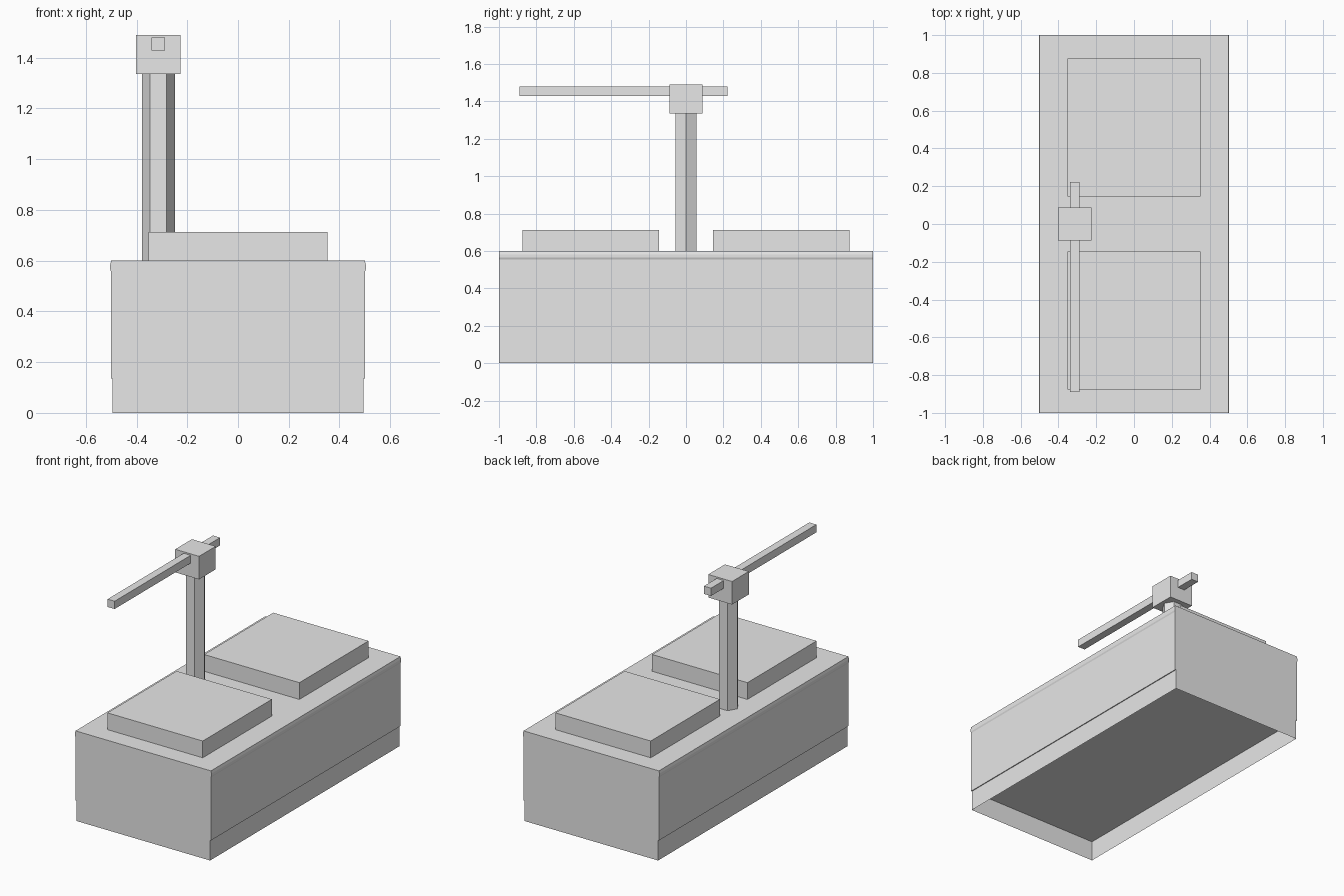
import bpy, bmesh, math
from mathutils import Matrix

if "Cube" in bpy.data.objects:
    bpy.data.objects.remove(bpy.data.objects["Cube"])

grey = bpy.data.materials.new("plain grey")
grey.diffuse_color = (0.8, 0.8, 0.8, 1)
grey.use_nodes = True
grey.node_tree.nodes["Principled BSDF"].inputs["Base Color"].default_value = grey.diffuse_color


def finish(name, bm):
    bmesh.ops.recalc_face_normals(bm, faces=bm.faces[:])
    mesh = bpy.data.meshes.new(name)
    bm.to_mesh(mesh)
    bm.free()
    mesh.materials.append(grey)
    obj = bpy.data.objects.new(name, mesh)
    bpy.context.collection.objects.link(obj)
    return obj


def box(name, lo, hi, open_ends=False):
    bm = bmesh.new()
    bmesh.ops.create_cube(bm, size=1)
    for v in bm.verts:
        v.co = [(a + b) / 2 + c * (b - a) for a, b, c in zip(lo, hi, v.co)]
    if open_ends:
        bm.normal_update()
        ends = [f for f in bm.faces if abs(f.normal.z) > 0.9]
        bmesh.ops.delete(bm, geom=ends, context='FACES_ONLY')
    return finish(name, bm)


# Main body: half profile (x, z) with a small rim, mirrored and run along y
half = [(0.5, 0.135), (0.5, 0.556), (0.504, 0.566), (0.504, 0.582), (0.5, 0.6)]
profile = half + [(-x, z) for x, z in reversed(half)]
bm = bmesh.new()
face = bm.faces.new([bm.verts.new((x, -1, z)) for x, z in profile])
side = bmesh.ops.extrude_face_region(bm, geom=[face], use_keep_orig=True)
for v in side["geom"]:
    if isinstance(v, bmesh.types.BMVert):
        v.co.y = 1
finish("body", bm)

# Thin, open skirt under the body
box("skirt", (-0.494, -1, 0), (0.494, 1, 0.135), open_ends=True)

# Two raised slabs on top
for name, s in (("front_slab", -1), ("back_slab", 1)):
    y0, y1 = sorted((0.145 * s, 0.875 * s))
    box(name, (-0.352, y0, 0.6), (0.352, y1, 0.712))

# Six-sided post
bm = bmesh.new()
bmesh.ops.create_cone(bm, cap_ends=True, segments=6, radius1=0.065,
                      radius2=0.065, depth=0.74,
                      matrix=Matrix.Translation((-0.314, 0, 0.97)))
# Put two corners on the x axis
if max(v.co.x for v in bm.verts) < -0.252:
    bmesh.ops.rotate(bm, verts=bm.verts[:], cent=(-0.314, 0, 0),
                     matrix=Matrix.Rotation(math.pi / 6, 3, 'Z'))
finish("post", bm)

# Head block and the long arm through it
box("head_block", (-0.402, -0.088, 1.336), (-0.226, 0.088, 1.49))
box("arm", (-0.34, -0.89, 1.428), (-0.288, 0.222, 1.48))
